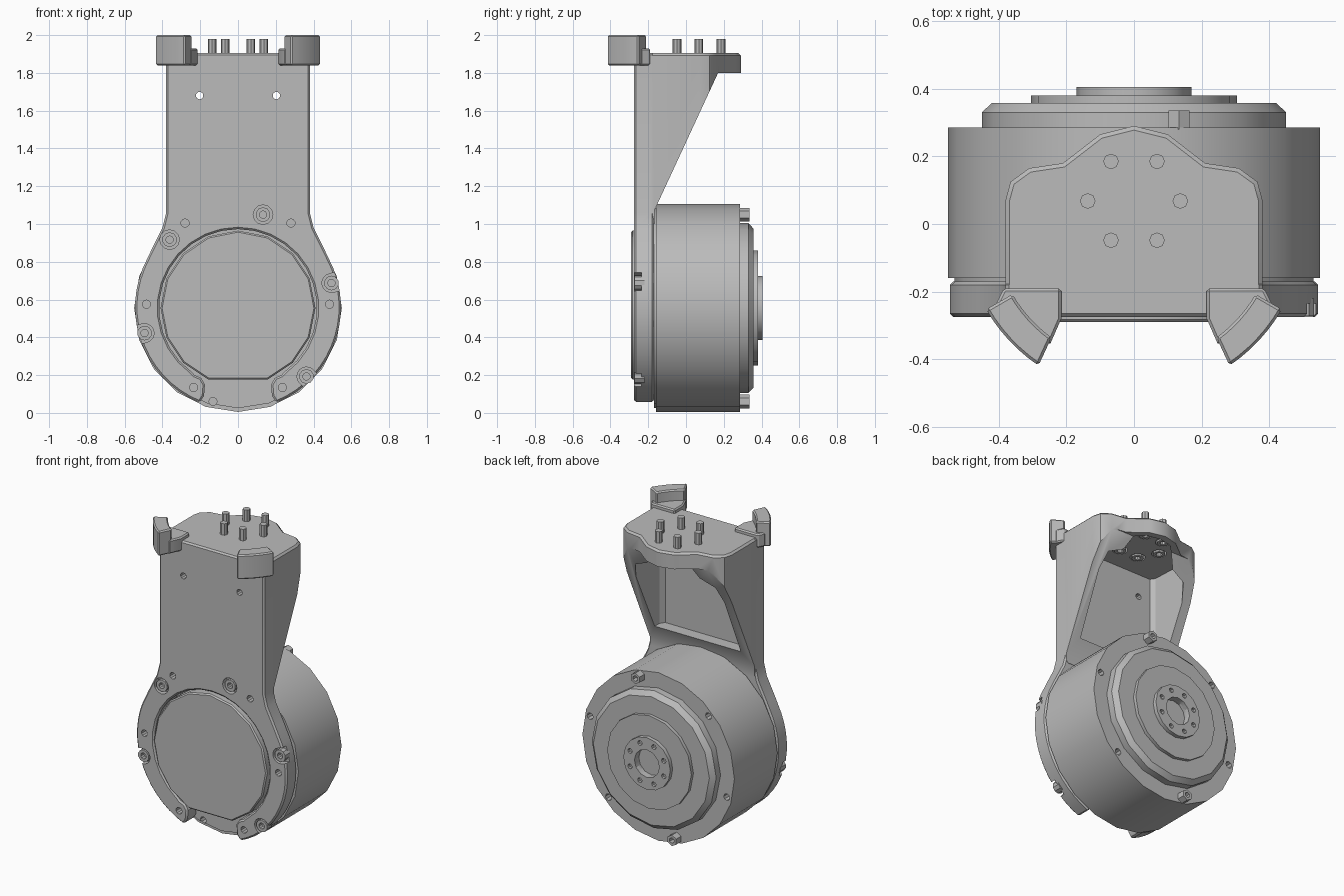
import bpy, bmesh
from math import sin, cos, pi, radians

cube = bpy.data.objects.get("Cube")
if cube:
    bpy.data.objects.remove(cube)

metal = bpy.data.materials.new("grey_metal")
metal.use_nodes = True
grey = (0.5, 0.5, 0.5, 1)
metal.diffuse_color = grey
metal.node_tree.nodes["Principled BSDF"].inputs["Base Color"].default_value = grey

HUB = 0.555          # height of the motor axis
BOLT_R = 0.512       # bolt circle radius
TOP = 1.905


def place(u, v, w, axis):
    return {"x": (w, u, v), "y": (u, w, v), "z": (u, v, w)}[axis]


def finish(name, bm):
    bmesh.ops.recalc_face_normals(bm, faces=bm.faces)
    mesh = bpy.data.meshes.new(name)
    bm.to_mesh(mesh)
    bm.free()
    mesh.materials.append(metal)
    mesh.shade_smooth()
    mesh.set_sharp_from_angle(angle=radians(30))
    ob = bpy.data.objects.new(name, mesh)
    bpy.context.collection.objects.link(ob)
    return ob


def prism(name, outline, axis, a, b):
    """Extrude a flat outline along an axis from a to b."""
    bm = bmesh.new()
    ends = [[bm.verts.new(place(u, v, w, axis)) for u, v in outline] for w in (a, b)]
    for ring in ends:
        bm.faces.new(ring)
    n = len(outline)
    for i in range(n):
        j = (i + 1) % n
        bm.faces.new((ends[0][i], ends[0][j], ends[1][j], ends[1][i]))
    return finish(name, bm)


def arc(r, a0, a1, n, cu=0, cv=0):
    angles = [radians(a0 + (a1 - a0) * i / n) for i in range(n + 1)]
    return [(cu + r * cos(t), cv + r * sin(t)) for t in angles]


def lathe(name, profile, n, axis, cu, cv):
    """Turn (radius, position) points round an axis through (cu, cv)."""
    bm = bmesh.new()
    rings = []
    for r, w in profile:
        if r == 0:
            rings.append([bm.verts.new(place(cu, cv, w, axis))] * n)
        else:
            rings.append([bm.verts.new(place(u, v, w, axis))
                          for u, v in arc(r, 90, 450, n, cu, cv)[:n]])
    for p, q in zip(rings, rings[1:]):
        for i in range(n):
            j = (i + 1) % n
            bm.faces.new(dict.fromkeys((p[i], p[j], q[j], q[i])))
    return finish(name, bm)


def rod(name, r, n, axis, cu, cv, a, b):
    return lathe(name, [(0, a), (r, a), (r, b), (0, b)], n, axis, cu, cv)


def screw(name, r, n, axis, cu, cv, a, b):
    """Screw head with a socket in the end at a."""
    deep = a + (b - a) * 0.6
    return lathe(name, [(0, deep), (r / 2, deep), (r / 2, a), (r, a), (r, b), (0, b)],
                 n, axis, cu, cv)


def shape(ob, tools, bevel=0):
    """Chamfer, then apply (operation, tool) booleans and remove the tools."""
    if bevel:
        m = ob.modifiers.new("chamfer", "BEVEL")
        m.width, m.segments, m.angle_limit = bevel, 1, radians(50)
    for op, tool in tools:
        m = ob.modifiers.new("cut", "BOOLEAN")
        m.operation, m.object, m.solver = op, tool, "EXACT"
    deps = bpy.context.evaluated_depsgraph_get()
    mesh = bpy.data.meshes.new_from_object(ob.evaluated_get(deps))
    ob.modifiers.clear()
    ob.data = mesh
    mesh.shade_smooth()
    mesh.set_sharp_from_angle(angle=radians(30))
    for _, tool in tools:
        tool.hide_render = True
        bpy.data.objects.remove(tool)


def mirrored(half):
    """Close a right-hand outline whose last point lies on the centre line."""
    return half + [(-u, v) for u, v in reversed(half[:-1])]


def bolt_at(deg):
    return BOLT_R * cos(radians(deg)), HUB + BOLT_R * sin(radians(deg))


CUT, ADD = "DIFFERENCE", "UNION"

# motor body with stepped back cover and hollow output hub
motor = lathe("motor_body", [(0, -.17), (.53, -.17), (.53, -.16), (.55, -.16), (.55, .285),
                             (.45, .285), (0, .285)], 20, "y", 0, HUB)
holes = [(CUT, rod("hole", .022, 8, "y", *bolt_at(d), .22, .4)) for d in (15, 135, 195, 315)]
holes.append((CUT, rod("hole", .022, 8, "y", *bolt_at(255), -.3, -.1)))
shape(motor, holes)
lathe("back_cover", [(0, .27), (.45, .27), (.45, .33), (.42, .358), (0, .358)], 16, "y", 0, HUB)
lathe("output_disc", [(0, .34), (.305, .34), (.305, .38), (0, .38)], 16, "y", 0, HUB)
hub = lathe("output_hub", [(0, .365), (.17, .365), (.17, .405), (0, .405)], 16, "y", 0, HUB)
pits = [(CUT, rod("pit", .016, 8, "y", u, v, .385, .5))
        for u, v in arc(.132, 22.5, 382.5, 8, 0, HUB)[:8]]
shape(hub, pits + [(CUT, rod("bore", .09, 12, "y", 0, HUB, .3, .5))])
shape(bpy.data.objects["output_disc"], [(CUT, rod("bore", .09, 12, "y", 0, HUB, .36, .5))])

# front cover disc, flat along the bottom
cover = [p for p in arc(.41, 90, 450, 16, 0, HUB)[:16] if p[1] > .16]
shape(prism("front_cover", cover, "y", -.29, -.15), [], .008)

# bracket: face plate forming an open ring round the cover
half = [(.38, TOP), (.38, 1.06), (.4, .98), (.46, .86)]
half += arc(.545, 22, -68, 14, 0, .56)
half += [(.18, .09), (.175, .15), (.195, .185), (.23, .2)]
half += arc(.418, -54, 90, 12, 0, HUB)
bracket = prism("bracket", mirrored(half), "y", -.275, -.17)

# bracket: head block cut to a slope and hollowed from behind
head = [(.38, -.2), (.38, .07), (.365, .125), (.31, .165), (.21, .18), (.1, .265), (0, .29)]
block = prism("block", mirrored(head), "z", 1.0, TOP)
slope = prism("slope", [(-.168, .9), (-.168, 1.07), (.17, 1.8), (.6, 1.8), (.6, .9)],
              "x", -.6, .6)
shape(block, [(CUT, slope)], .012)
inner = [(.29, -.2), (.31, -.17), (.32, .06), (.29, .11), (.19, .13), (.085, .225), (0, .245)]
pocket = prism("pocket", mirrored(inner), "z", 1.17, 1.83)
tools = [(ADD, block), (CUT, pocket)]

# bracket: mounting holes, screw recesses and side notches
for s in (-1, 1):
    tools.append((CUT, rod("hole", .02, 10, "y", s * .203, 1.68, -.4, -.1)))
    for u, v in ((.28, 1.005), (.485, .575), (.235, .135)):
        tools.append((CUT, rod("hole", .022, 10, "y", s * u, v, -.4, -.2)))
for deg in (15, 75, 135, 195, 315):
    u, v = bolt_at(deg)
    if deg in (75, 135):
        tool = rod("recess", .052, 12, "y", u, v, -.4, -.235)
    else:
        d = radians(deg)
        slot = arc(.05, deg + 90, deg + 270, 8, u, v)
        slot += [(x + .2 * cos(d), z + .2 * sin(d)) for x, z in (slot[-1], slot[0])]
        tool = prism("notch", slot, "y", -.4, -.235)
    tools.append((CUT, tool))

# studs through the head, with socket heads recessed inside it
studs = [(s * u, v) for s in (-1, 1) for u, v in ((.068, .185), (.137, .068), (.068, -.048))]
for u, v in studs:
    tools.append((CUT, rod("recess", .046, 12, "z", u, v, 1.78, 1.86)))
shape(bracket, tools, .01)
for i, (u, v) in enumerate(studs):
    rod(f"stud_{i}", .023, 8, "z", u, v, 1.85, 1.98)
    screw(f"stud_head_{i}", .036, 10, "z", u, v, 1.825, 1.87)

# motor screws at the front and the two nuts at the back
for deg in (15, 75, 135, 195, 315):
    screw(f"front_screw_{deg}", .039, 10, "y", *bolt_at(deg), -.272, -.22)
for deg in (75, 255):
    screw(f"back_nut_{deg}", .036, 6, "y", *bolt_at(deg), .335, .28)

# corner clamps: a low tab on the head and a taller curved jaw
for side, s in (("right", -1), ("left", 1)):
    tab = [(.385, -.19), (.215, -.19), (.215, -.28), (.25, -.36), (.41, -.24)]
    jaw = arc(.505, -30, -56, 6) + arc(.415, -54, -30, 6)
    for part, outline, top in (("tab", tab, 1.93), ("jaw", jaw, 2.0)):
        ob = prism(f"{side}_clamp_{part}", [(s * u, v) for u, v in outline], "z", 1.84, top)
        shape(ob, [], .008)
